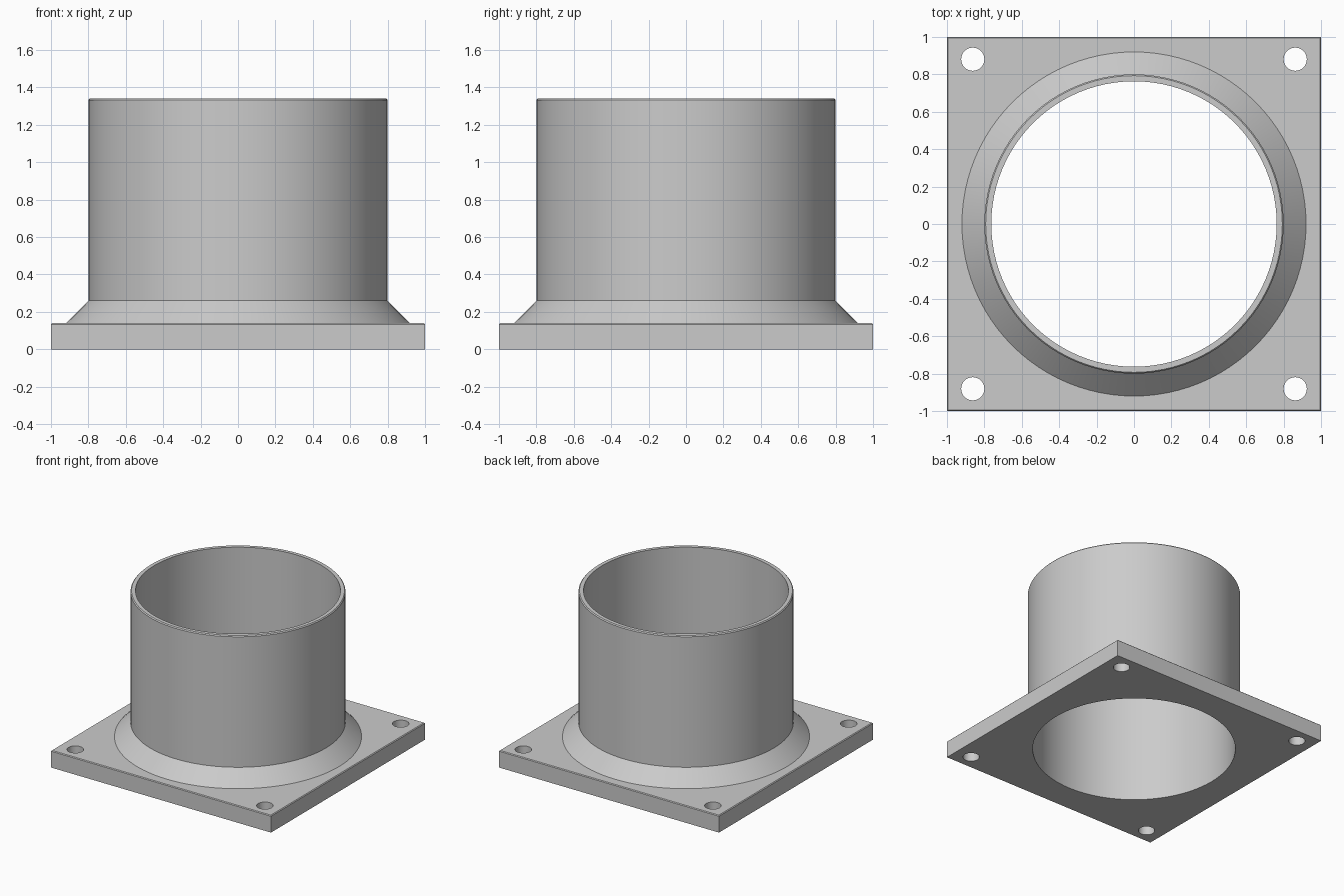
import bpy
import bmesh
from math import tau, cos, sin, radians

SEGMENTS = 96
BORE = 0.763
PLATE_TOP = 0.14
HEIGHT = 1.34

default = bpy.data.objects.get("Cube")
if default:
    bpy.data.objects.remove(default, do_unlink=True)

grey = bpy.data.materials.new("plain grey")
grey.use_nodes = True
colour = (0.6, 0.6, 0.6, 1)
grey.diffuse_color = colour
grey.node_tree.nodes["Principled BSDF"].inputs["Base Color"].default_value = colour


def select_only(obj):
    bpy.ops.object.select_all(action="DESELECT")
    obj.select_set(True)
    bpy.context.view_layer.objects.active = obj


def cut_hole(target, name, x, y, radius, segments):
    """Cut a vertical round hole through the target."""
    bpy.ops.mesh.primitive_cylinder_add(vertices=segments, radius=radius, depth=1, location=(x, y, 0))
    cutter = bpy.context.object
    cutter.name = name
    cutter.hide_render = True
    select_only(target)
    mod = target.modifiers.new(name, "BOOLEAN")
    mod.operation = "DIFFERENCE"
    mod.solver = "EXACT"
    mod.object = cutter
    bpy.ops.object.modifier_apply(modifier=mod.name)
    bpy.data.objects.remove(cutter, do_unlink=True)


def lathe(name, profile):
    """Revolve an open (radius, height) profile about the z axis."""
    bm = bmesh.new()
    rings = [[bm.verts.new((r * cos(tau * i / SEGMENTS), r * sin(tau * i / SEGMENTS), z))
              for i in range(SEGMENTS)] for r, z in profile]
    for low, high in zip(rings, rings[1:]):
        for i in range(SEGMENTS):
            j = (i + 1) % SEGMENTS
            bm.faces.new((low[i], low[j], high[j], high[i]))
    mesh = bpy.data.meshes.new(name)
    bm.to_mesh(mesh)
    bm.free()
    obj = bpy.data.objects.new(name, mesh)
    bpy.context.collection.objects.link(obj)
    return obj


# Square mounting plate with a slightly eased top rim
bpy.ops.mesh.primitive_cube_add(size=1, location=(0, 0, PLATE_TOP / 2))
plate = bpy.context.object
plate.name = "mounting_plate"
plate.scale = (2, 2, PLATE_TOP)
bpy.ops.object.transform_apply(location=True, scale=True)
bm = bmesh.new()
bm.from_mesh(plate.data)
rim = [e for e in bm.edges if all(v.co.z > PLATE_TOP / 2 for v in e.verts)]
bmesh.ops.bevel(bm, geom=rim, offset=0.006, segments=1, affect="EDGES")
bm.to_mesh(plate.data)
bm.free()

# Central bore and corner bolt holes
cut_hole(plate, "bore_cutter", 0, 0, BORE, SEGMENTS)
for sx in (-1, 1):
    for sy in (-1, 1):
        cut_hole(plate, "bolt_hole_cutter", sx * 0.862, sy * 0.881, 0.062, 32)

# Tube with sloping collar, chamfered lip and inner wall
tube = lathe("tube_and_collar", [
    (0.92, PLATE_TOP), (0.8, 0.26), (0.8, HEIGHT - 0.008), (0.793, HEIGHT),
    (BORE, HEIGHT), (BORE, PLATE_TOP)])

for part in (plate, tube):
    part.data.materials.clear()
    part.data.materials.append(grey)
    select_only(part)
    bpy.ops.object.shade_smooth_by_angle(angle=radians(25))
